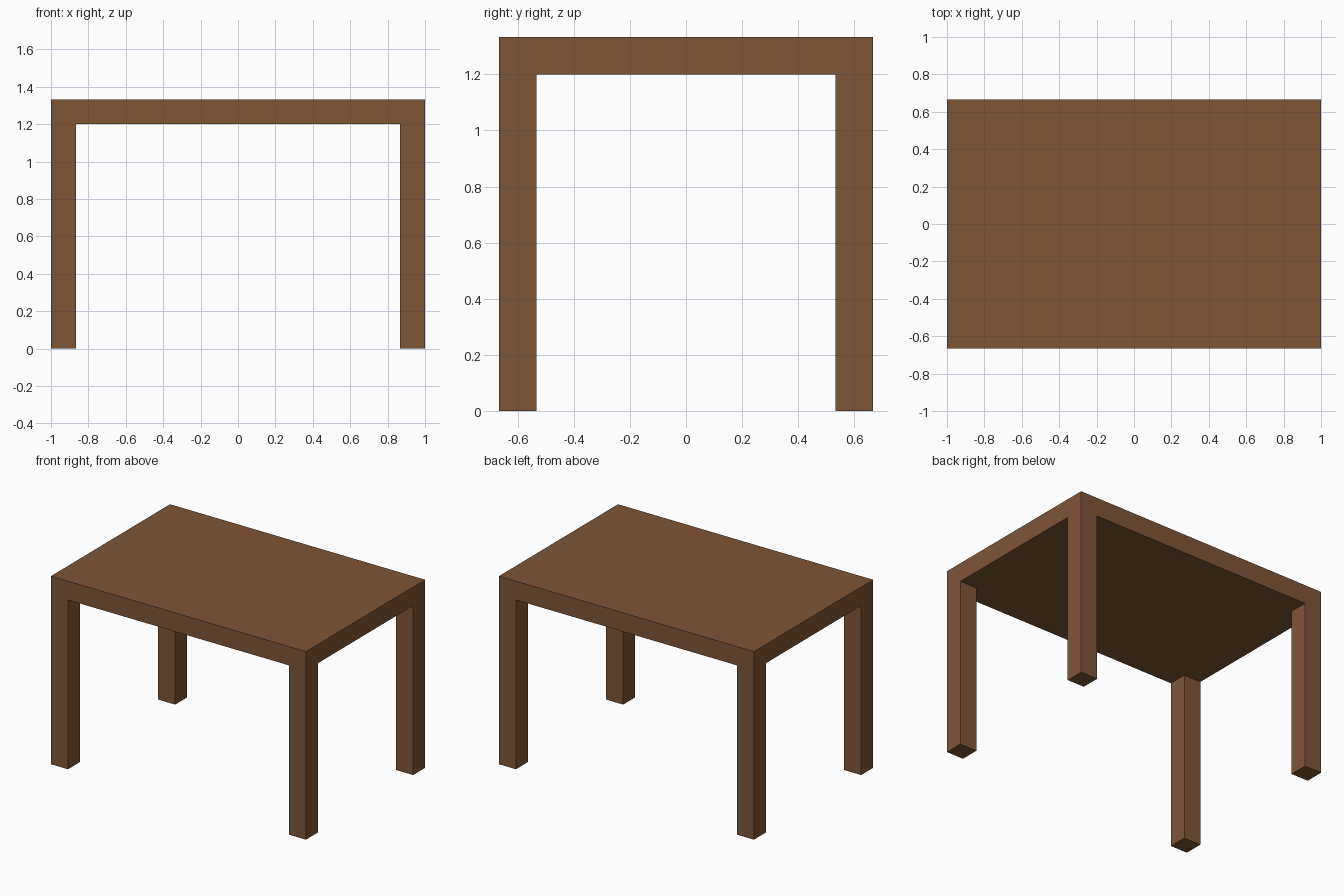
import bpy

if "Cube" in bpy.data.objects:
    bpy.data.objects.remove(bpy.data.objects["Cube"])

LENGTH, DEPTH, HEIGHT = 2.0, 4 / 3, 4 / 3
THICK = 2 / 15  # tabletop thickness and leg width

wood = bpy.data.materials.new("brown_wood")
wood.diffuse_color = (0.21, 0.093, 0.037, 1.0)
wood.use_nodes = True
wood.node_tree.nodes["Principled BSDF"].inputs["Base Color"].default_value = wood.diffuse_color


def box(name, size, center):
    bpy.ops.mesh.primitive_cube_add(size=1, location=center)
    obj = bpy.context.object
    obj.name = name
    obj.scale = size
    bpy.ops.object.transform_apply(location=False, rotation=False, scale=True)
    obj.data.materials.append(wood)
    return obj


# Tabletop slab
box("tabletop", (LENGTH, DEPTH, THICK), (0, 0, HEIGHT - THICK / 2))

# Four square legs, flush with the tabletop corners
leg_height = HEIGHT - THICK
for y_name, sy in (("front", -1), ("back", 1)):
    for x_name, sx in (("left", -1), ("right", 1)):
        box(f"{y_name}_{x_name}_leg", (THICK, THICK, leg_height),
            (sx * (LENGTH - THICK) / 2, sy * (DEPTH - THICK) / 2, leg_height / 2))
